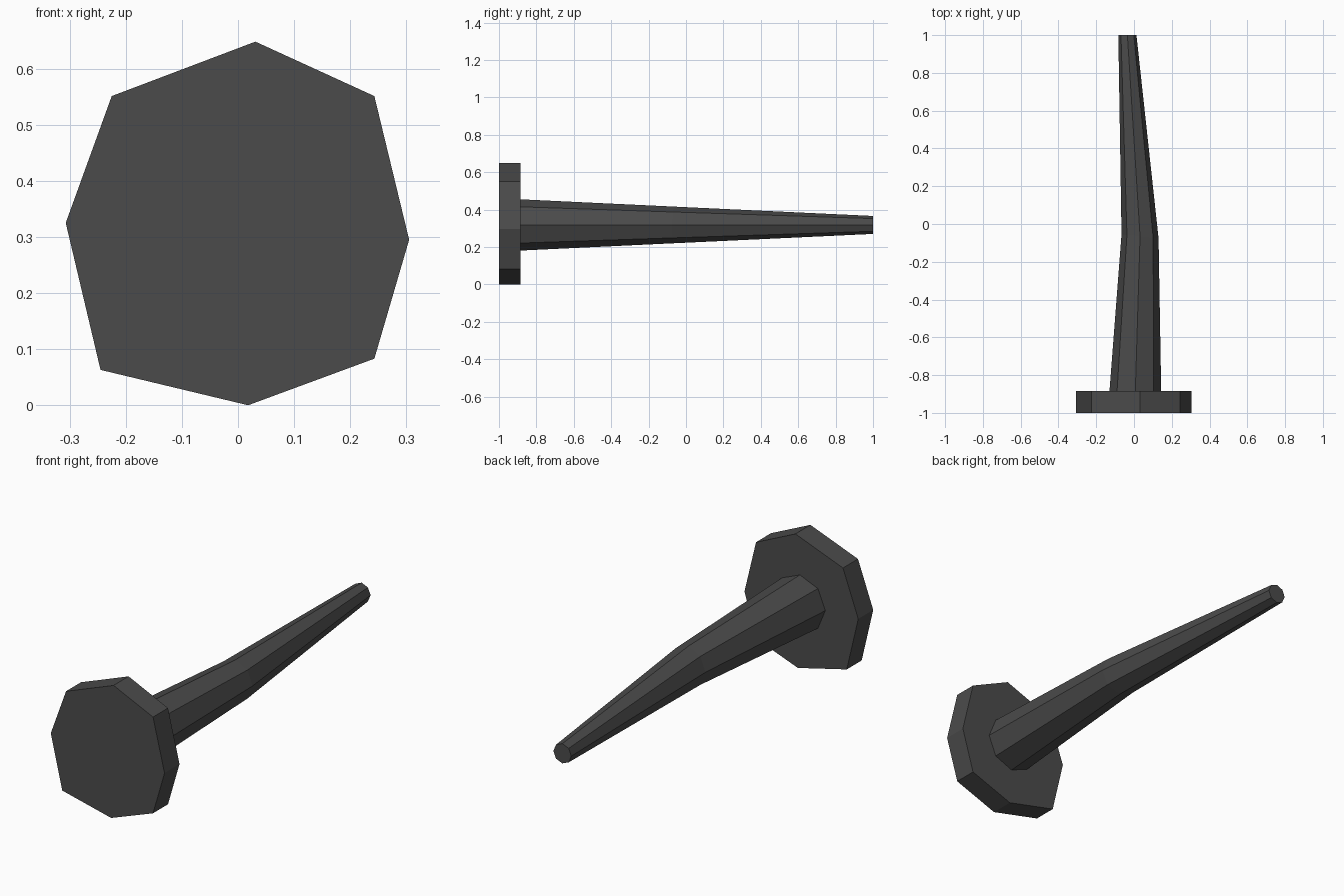
import bpy, bmesh, math

if "Cube" in bpy.data.objects:
    bpy.data.objects.remove(bpy.data.objects["Cube"])

iron = bpy.data.materials.new("dark iron")
iron.diffuse_color = (0.07, 0.07, 0.07, 1)
iron.use_nodes = True
iron.node_tree.nodes["Principled BSDF"].inputs["Base Color"].default_value = iron.diffuse_color


def loft(name, rings):
    """Skin a list of equal-sized rings and cap both ends."""
    bm = bmesh.new()
    loops = [[bm.verts.new(p) for p in ring] for ring in rings]
    n = len(loops[0])
    for a, b in zip(loops, loops[1:]):
        for i in range(n):
            j = (i + 1) % n
            bm.faces.new((a[i], a[j], b[j], b[i]))
    bm.faces.new(loops[0])
    bm.faces.new(loops[-1])
    bmesh.ops.recalc_face_normals(bm, faces=bm.faces)
    mesh = bpy.data.meshes.new(name)
    bm.to_mesh(mesh)
    bm.free()
    mesh.materials.append(iron)
    obj = bpy.data.objects.new(name, mesh)
    bpy.context.collection.objects.link(obj)
    return obj


def octagon(x, y, z, r, tilt=0.0):
    pts = []
    for i in range(8):
        a = i * math.pi / 4
        c = math.cos(a)
        pts.append((x + r * c, y - tilt * c, z + r * math.sin(a)))
    return pts


# Head: uneven hammered eight-sided plate
outline = [(0.031, 0.648), (0.243, 0.551), (0.305, 0.295), (0.243, 0.083),
           (0.018, 0.0), (-0.245, 0.063), (-0.307, 0.325), (-0.225, 0.551)]
loft("nail_head", [[(x, y, z) for x, z in outline] for y in (-1.0, -0.885)])

# Shank: tapered octagonal rod with a slight bend in the middle
loft("nail_shank", [octagon(0.007, -0.886, 0.318, 0.137),
                    octagon(0.032, -0.065, 0.318, 0.098, 0.01),
                    octagon(-0.035, 1.0, 0.318, 0.048)])
